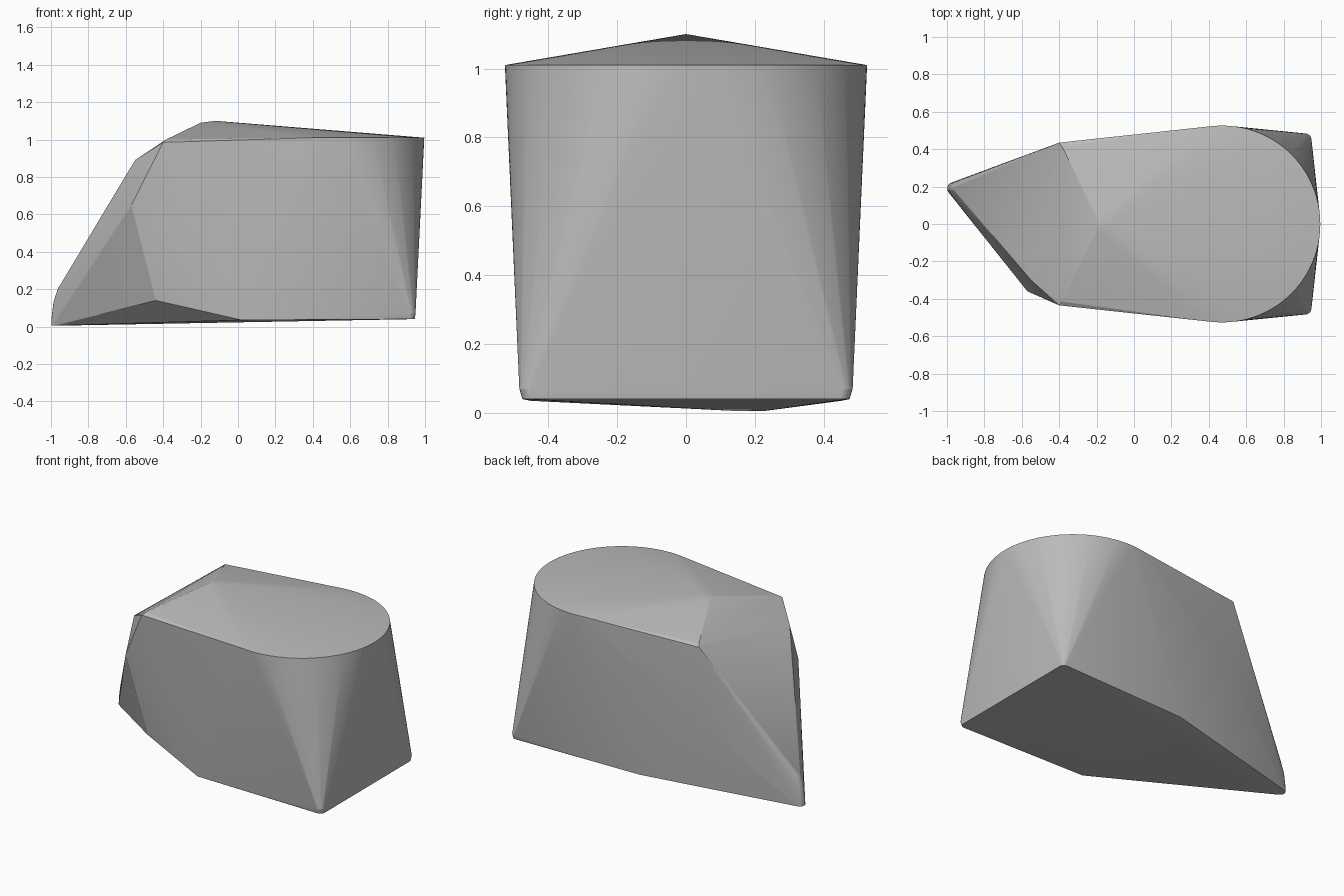
import bpy, bmesh
from math import cos, sin, pi, radians

cube = bpy.data.objects.get("Cube")
if cube:
    bpy.data.objects.remove(cube, do_unlink=True)

grey = bpy.data.materials.new("plain grey")
grey.use_nodes = True
colour = (0.5, 0.5, 0.5, 1)
grey.diffuse_color = colour
grey.node_tree.nodes["Principled BSDF"].inputs["Base Color"].default_value = colour


def arc(cx, cy, z, r, start, end, steps):
    """Points along a level arc, angles in degrees."""
    angles = [radians(start + (end - start) * i / steps) for i in range(steps + 1)]
    return [(cx + r * cos(a), cy + r * sin(a), z) for a in angles]


def both_sides(points):
    return [(x, s * y, z) for x, y, z in points for s in (1, -1)]


# Rounded rim at the wide end of the top
points = arc(0.47, 0, 1.01, 0.526, -97, 97, 72)

# Blunt peak, top shoulders and lower side corners
points += [(-0.12, 0, 1.1)]
points += both_sides([
    (-0.2, 0.035, 1.09),
    (-0.4, 0.435, 0.985), (-0.385, 0.415, 1.0),
    (0.02, 0.45, 0.035),
])

# Rounded bottom corners of the wide end
points += both_sides(arc(0.915, 0.445, 0.04, 0.03, 0, 90, 5))
points += both_sides(arc(0.915, 0.45, 0.07, 0.034, 0, 90, 5))

# Chamfered front shoulder and the side bends
points += [
    (-0.55, -0.30, 0.89), (-0.57, -0.36, 0.65),
    (-0.44, -0.32, 0.14), (-0.4, 0.432, 0.48),
]

# Rounded narrow tip
for z, x, r in ((0.005, -0.965, 0.034), (0.06, -0.962, 0.034),
                (0.13, -0.955, 0.032), (0.2, -0.937, 0.028)):
    points += arc(x, 0.19, z, r, 70, 270, 8)

# Stretch one skin over all the corners
bm = bmesh.new()
for p in points:
    bm.verts.new(p)
hull = bmesh.ops.convex_hull(bm, input=bm.verts[:])
bmesh.ops.delete(bm, geom=[v for v in bm.verts if not v.link_faces], context="VERTS")
bmesh.ops.dissolve_limit(bm, angle_limit=radians(0.3), verts=bm.verts[:], edges=bm.edges[:])
bmesh.ops.recalc_face_normals(bm, faces=bm.faces[:])

mesh = bpy.data.meshes.new("faceted_block")
bm.to_mesh(mesh)
bm.free()
mesh.materials.append(grey)
block = bpy.data.objects.new("faceted_block", mesh)
bpy.context.collection.objects.link(block)

# Soft sides with crisp rim and base edges
bpy.ops.object.select_all(action="DESELECT")
block.select_set(True)
bpy.context.view_layer.objects.active = block
bpy.ops.object.shade_smooth_by_angle(angle=radians(14))
